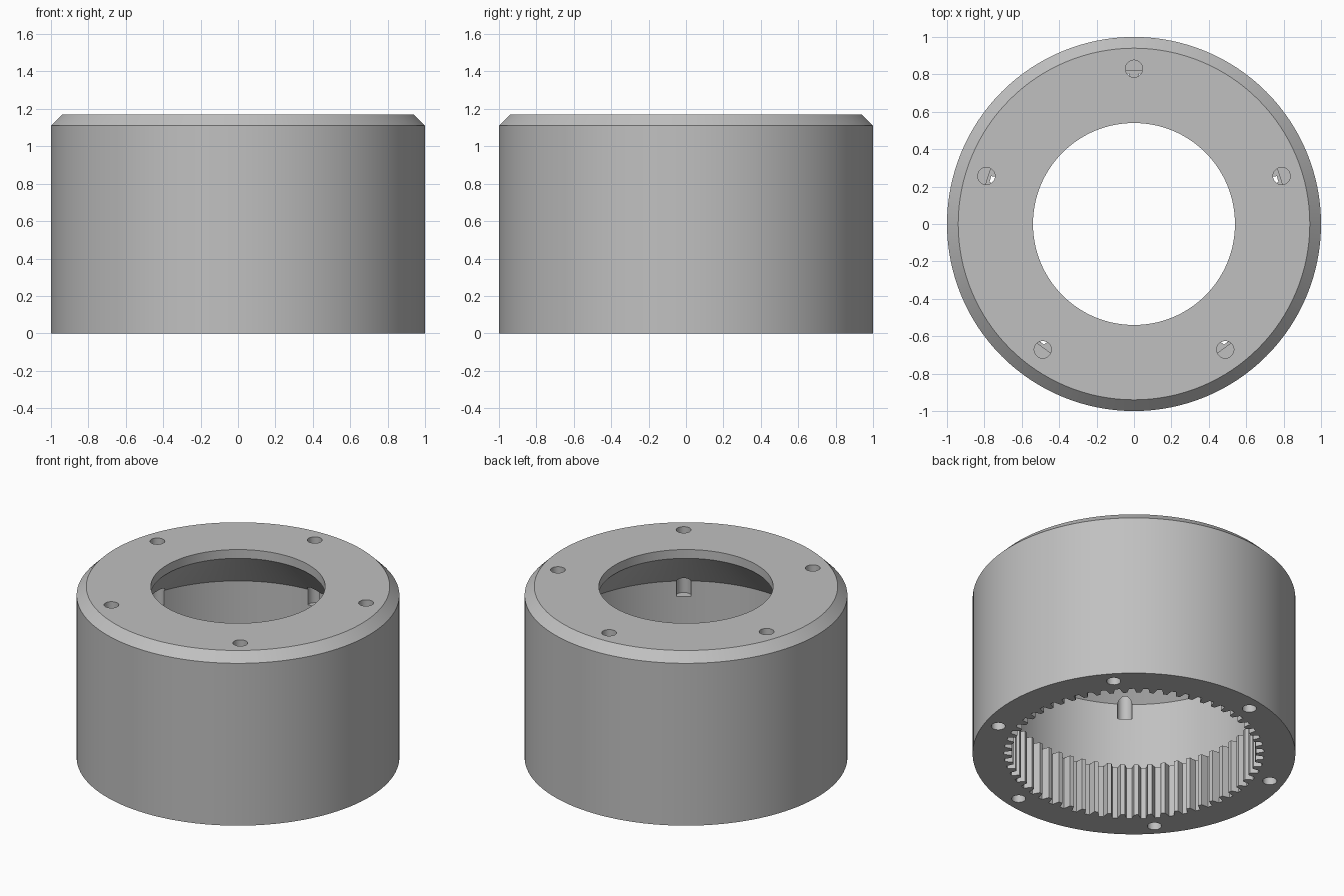
import bpy, bmesh
from math import sin, cos, pi, radians

cube = bpy.data.objects.get("Cube")
if cube:
    bpy.data.objects.remove(cube, do_unlink=True)

HEIGHT = 1.17
TEETH = 57
SEGMENTS = 128

steel = bpy.data.materials.new("grey steel")
steel.use_nodes = True
GREY = (0.53, 0.53, 0.53, 1)
steel.diffuse_color = GREY
steel.node_tree.nodes["Principled BSDF"].inputs["Base Color"].default_value = GREY


def finish(name, bm):
    bmesh.ops.recalc_face_normals(bm, faces=bm.faces)
    mesh = bpy.data.meshes.new(name)
    bm.to_mesh(mesh)
    bm.free()
    mesh.materials.append(steel)
    obj = bpy.data.objects.new(name, mesh)
    bpy.context.collection.objects.link(obj)
    return obj


def stack(name, rings):
    """Solid from a list of equal-length rings of points, capped at both ends."""
    bm = bmesh.new()
    loops = [[bm.verts.new(p) for p in ring] for ring in rings]
    n = len(loops[0])
    for low, high in zip(loops, loops[1:]):
        for i in range(n):
            j = (i + 1) % n
            bm.faces.new((low[i], low[j], high[j], high[i]))
    bm.faces.new(loops[0])
    bm.faces.new(loops[-1])
    return finish(name, bm)


def lathe(name, profile, centre=(0, 0), segments=SEGMENTS):
    return stack(name, [[(centre[0] + r * cos(2 * pi * i / segments),
                          centre[1] + r * sin(2 * pi * i / segments), z)
                         for i in range(segments)] for r, z in profile])


def hole_circle(name, count, start, distance, radius, bottom, top):
    cutters = []
    for k in range(count):
        a = radians(start) + 2 * pi * k / count
        cutters.append(lathe(name, [(radius, bottom), (radius, top)],
                             (distance * cos(a), distance * sin(a)), 32))
    return cutters


# Outer body with chamfered top rim
body = lathe("gear_housing", [(1, 0), (1, 1.11), (0.94, HEIGHT)])

# Chamber: straight wall, conical shoulder, round opening
cutters = [lathe("chamber_cutter", [(0.82, 0.36), (0.82, 0.825), (0.54, 1.11), (0.54, 1.3)])]

# Internal ring gear: a tooth points inward at the back
pitch = 2 * pi / TEETH
tooth_shape = [(-0.16, 0.757), (0.16, 0.757), (0.32, 0.805), (0.68, 0.805)]
outline = [(r * cos(pi / 2 + (k + t) * pitch), r * sin(pi / 2 + (k + t) * pitch))
           for k in range(TEETH) for t, r in tooth_shape]
cutters.append(stack("gear_cutter", [[(x, y, z) for x, y in outline] for z in (-0.1, 0.5)]))

# Five screw holes in the top break into the chamber wall; six blind holes below
cutters += hole_circle("top_hole_cutter", 5, 90, 0.83, 0.046, 0.72, 1.3)
cutters += hole_circle("bottom_hole_cutter", 6, 42, 0.907, 0.044, -0.1, 0.3)

bpy.ops.object.select_all(action='DESELECT')
bpy.context.view_layer.objects.active = body
body.select_set(True)
for cutter in cutters:
    cutter.hide_render = True
    mod = body.modifiers.new("cut", 'BOOLEAN')
    mod.operation = 'DIFFERENCE'
    mod.solver = 'EXACT'
    mod.object = cutter
    bpy.ops.object.modifier_apply(modifier=mod.name)
    bpy.data.objects.remove(cutter, do_unlink=True)

bpy.ops.object.shade_smooth_by_angle(angle=radians(25))
